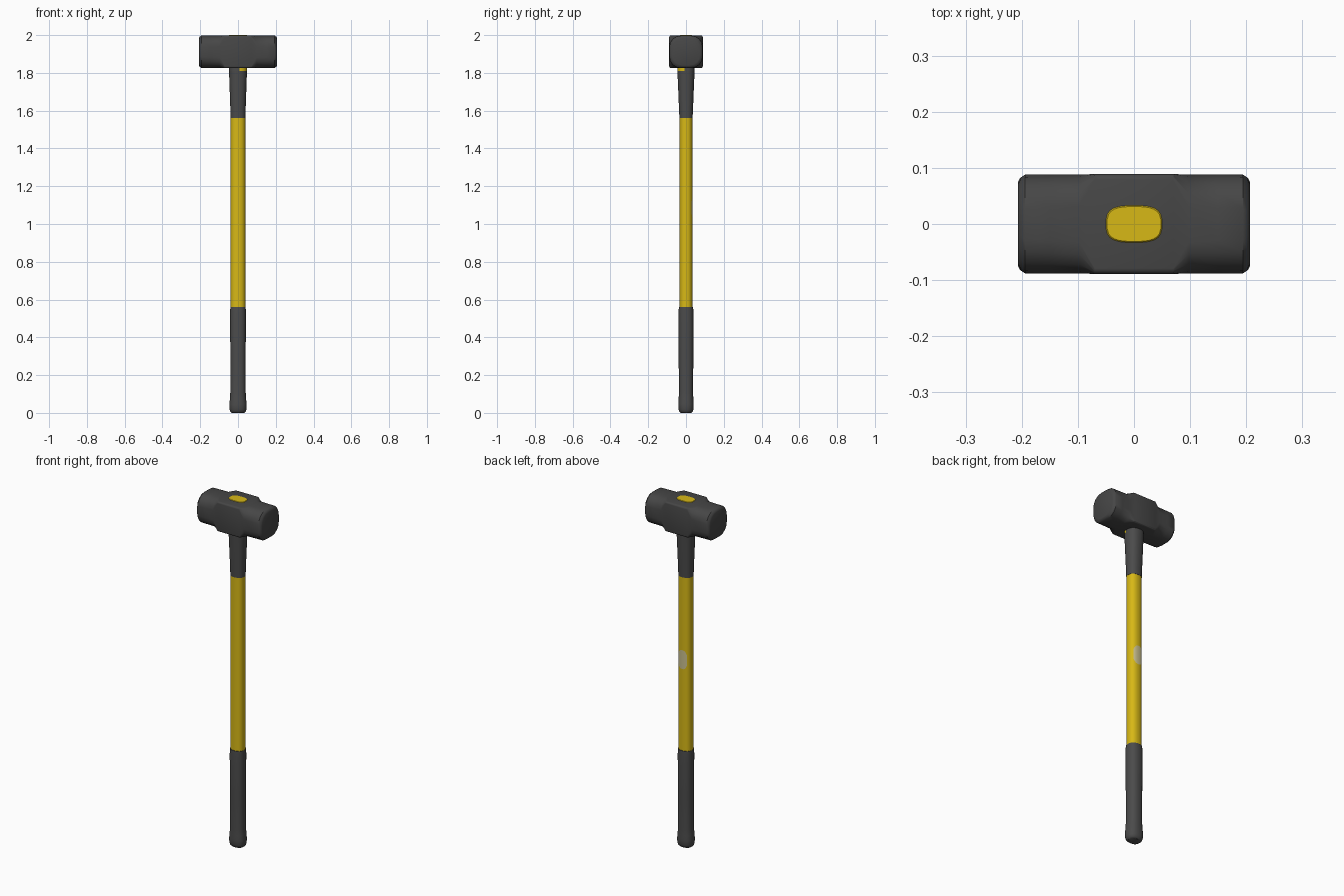
import bpy, bmesh, math

cube = bpy.data.objects.get("Cube")
if cube:
    bpy.data.objects.remove(cube, do_unlink=True)


def material(name, rgb):
    m = bpy.data.materials.new(name)
    m.use_nodes = True
    m.diffuse_color = (*rgb, 1)
    m.node_tree.nodes["Principled BSDF"].inputs["Base Color"].default_value = (*rgb, 1)
    return m


steel = material("dark steel", (0.062, 0.062, 0.062))
rubber = material("dark rubber", (0.07, 0.07, 0.07))
yellow = material("yellow fibreglass", (0.68, 0.48, 0.008))
label_grey = material("pale label", (0.58, 0.52, 0.27))


def finish(name, bm, mats, angle=40):
    bmesh.ops.recalc_face_normals(bm, faces=bm.faces)
    me = bpy.data.meshes.new(name)
    bm.to_mesh(me)
    bm.free()
    for m in mats:
        me.materials.append(m)
    ob = bpy.data.objects.new(name, me)
    bpy.context.collection.objects.link(ob)
    bpy.ops.object.select_all(action='DESELECT')
    ob.select_set(True)
    bpy.context.view_layer.objects.active = ob
    bpy.ops.object.shade_smooth_by_angle(angle=math.radians(angle))
    return ob


def loft(bm, rings):
    """Skin a list of equal-length point rings and cap both ends."""
    vs = [[bm.verts.new(p) for p in r] for r in rings]
    n = len(vs[0])
    for a, b in zip(vs, vs[1:]):
        for i in range(n):
            j = (i + 1) % n
            bm.faces.new((a[i], a[j], b[j], b[i]))
    bm.faces.new(vs[0])
    bm.faces.new(vs[-1])


def spow(v, e):
    return math.copysign(abs(v) ** e, v)


def oval(rx, ry, z, power=0.85, n=24):
    """Slightly squared ellipse at height z."""
    return [(rx * spow(math.cos(t), power), ry * spow(math.sin(t), power), z)
            for t in (2 * math.pi * (i + 0.5) / n for i in range(n))]


def shaft(name, stations, mats, power=0.85):
    bm = bmesh.new()
    loft(bm, [oval(rx, ry, z, power) for z, rx, ry in stations])
    return finish(name, bm, mats)


# Handle: rubber grip with a flared butt, fibreglass shaft, collar under the head
shaft("grip", [(0, 0.034, 0.028), (0.006, 0.041, 0.035), (0.018, 0.045, 0.040),
               (0.045, 0.046, 0.041), (0.075, 0.043, 0.039), (0.11, 0.041, 0.038),
               (0.3, 0.041, 0.039), (0.53, 0.042, 0.040), (0.56, 0.041, 0.038)], [rubber])
shaft("handle", [(0.55, 0.039, 0.034), (1.57, 0.039, 0.034)], [yellow])
shaft("collar", [(1.56, 0.040, 0.035), (1.6, 0.0405, 0.037), (1.7, 0.044, 0.041),
                 (1.812, 0.048, 0.046)], [rubber])

# Thin seam between collar and head, with yellow showing at one corner
seam = shaft("seam", [(1.811, 0.048, 0.046), (1.83, 0.048, 0.046)], [rubber, yellow])
for f in seam.data.polygons:
    if f.center.x > 0.005 and f.center.y < -0.008:
        f.material_index = 1

# Eye plug showing through the top of the head
shaft("eye_plug", [(1.95, 0.049, 0.032), (1.998, 0.050, 0.033), (2.0, 0.048, 0.031)],
      [yellow], 0.65)

# Head: rounded-square sections, boxy in the middle and rounder toward the faces
HALF_Y, HALF_Z, MID_Z = 0.089, 0.0865, 1.9115


def section(x, inset, radius, steps=5):
    pts = []
    hy, hz = HALF_Y - inset, HALF_Z - inset
    for q in range(4):
        sy, sz = ((1, 1), (-1, 1), (-1, -1), (1, -1))[q]
        for k in range(steps):
            t = math.pi / 2 * (q + k / (steps - 1))
            pts.append((x, sy * (hy - radius) + radius * math.cos(t),
                        MID_Z + sz * (hz - radius) + radius * math.sin(t)))
    return pts


half = [(0.07, 0, 0.010), (0.098, 0.001, 0.056), (0.15, 0.001, 0.058),
        (0.194, 0.001, 0.06), (0.203, 0.007, 0.06), (0.207, 0.015, 0.058)]
bm = bmesh.new()
loft(bm, [section(-x, i, r) for x, i, r in reversed(half)] +
     [section(x, i, r) for x, i, r in half])
finish("head", bm, [steel], 35)

# Pale label on the back of the handle, wrapped around the curve
bm = bmesh.new()
cols = []
for k in range(9):
    s = -1 + k / 4
    ang = math.pi / 2 + 0.65 * s
    x = 0.0405 * spow(math.cos(ang), 0.85)
    y = 0.0355 * spow(math.sin(ang), 0.85)
    h = 0.055 * math.sqrt(1 - 0.7 * s * s)
    cols.append([bm.verts.new((x, y, 1.085 + d)) for d in (-h, h)])
for a, b in zip(cols, cols[1:]):
    bm.faces.new((b[0], a[0], a[1], b[1]))
label = finish("label", bm, [label_grey])
if label.data.polygons[4].normal.y < 0:
    label.data.flip_normals()
